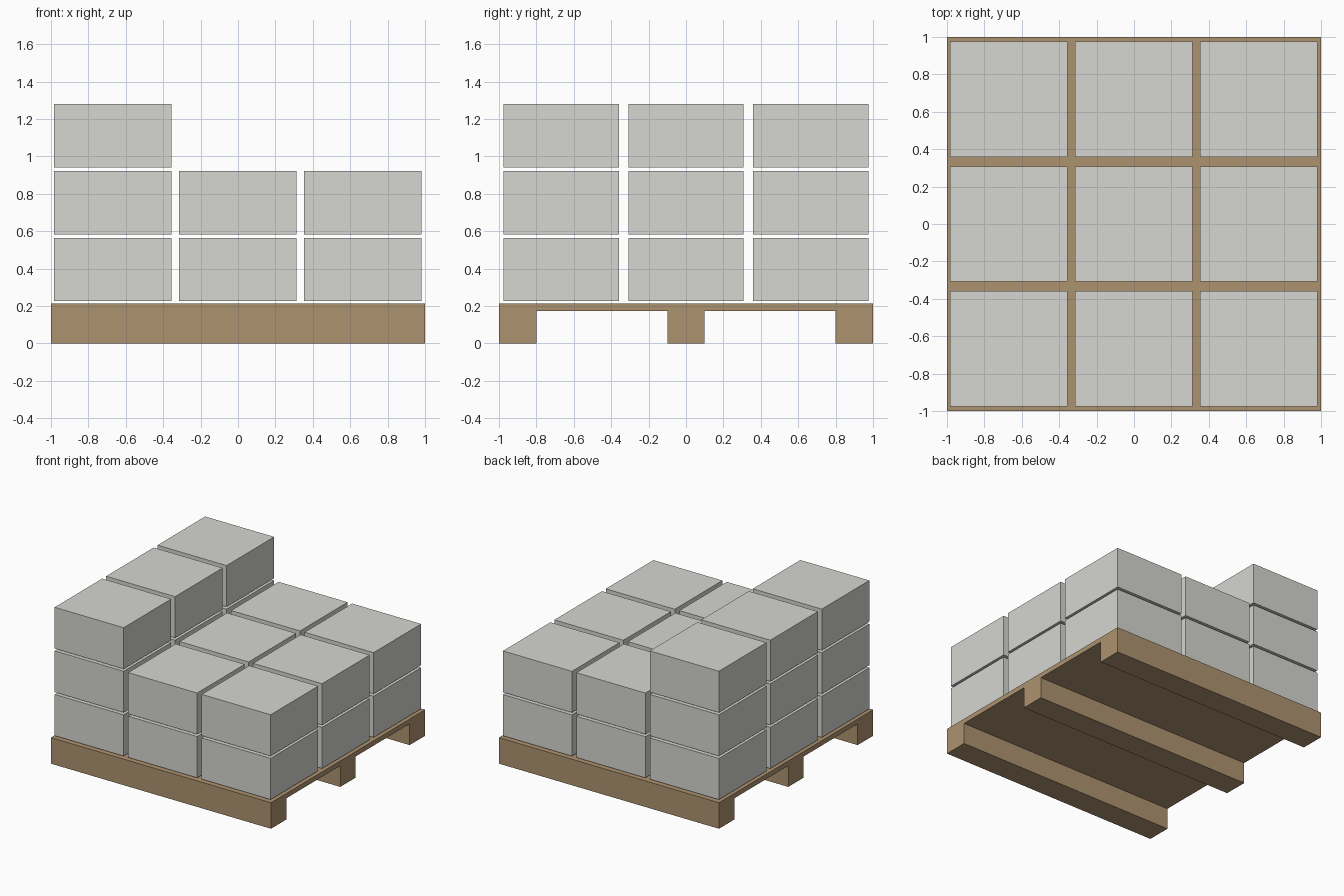
import bpy, bmesh

if "Cube" in bpy.data.objects:
    bpy.data.objects.remove(bpy.data.objects["Cube"])


def material(name, color):
    mat = bpy.data.materials.new(name)
    mat.diffuse_color = color
    mat.use_nodes = True
    mat.node_tree.nodes["Principled BSDF"].inputs["Base Color"].default_value = mat.diffuse_color
    return mat


def add_object(name, bm, mat=None):
    bmesh.ops.recalc_face_normals(bm, faces=bm.faces)
    mesh = bpy.data.meshes.new(name)
    bm.to_mesh(mesh)
    bm.free()
    if mat:
        mesh.materials.append(mat)
    obj = bpy.data.objects.new(name, mesh)
    bpy.context.collection.objects.link(obj)
    return obj


wood = material("wood", (0.42, 0.29, 0.16, 1))
card = material("pale_grey", (0.67, 0.67, 0.64, 1))

# Pallet: one side profile (deck and three runners) extruded along x
TOP, DECK = 0.214, 0.174
profile = [(-1, TOP), (-1, 0), (-0.8, 0), (-0.8, DECK), (-0.1, DECK), (-0.1, 0),
           (0.1, 0), (0.1, DECK), (0.8, DECK), (0.8, 0), (1, 0), (1, TOP)]
bm = bmesh.new()
face = bm.faces.new([bm.verts.new((-1, y, z)) for y, z in profile])
ext = bmesh.ops.extrude_face_region(bm, geom=[face])
bmesh.ops.translate(bm, vec=(2, 0, 0),
                    verts=[v for v in ext["geom"] if isinstance(v, bmesh.types.BMVert)])
add_object("pallet", bm, wood)

# Boxes: two full layers of 3 x 3, third layer only on the left column
SIZE = (0.627, 0.617, 0.339)
PITCH_XY, PITCH_Z, FIRST_Z = 0.668, 0.358, 0.395
box_mesh = None
for layer in range(3):
    for col in range(3):
        if layer == 2 and col > 0:
            continue
        for row in range(3):
            name = f"box_layer{layer + 1}_col{col + 1}_row{row + 1}"
            if box_mesh is None:
                bm = bmesh.new()
                bmesh.ops.create_cube(bm, size=1)
                bmesh.ops.scale(bm, vec=SIZE, verts=bm.verts)
                obj = add_object(name, bm, card)
                box_mesh = obj.data
            else:
                obj = bpy.data.objects.new(name, box_mesh)
                bpy.context.collection.objects.link(obj)
            obj.location = ((col - 1) * PITCH_XY - 0.001, (row - 1) * PITCH_XY,
                            FIRST_Z + layer * PITCH_Z)
